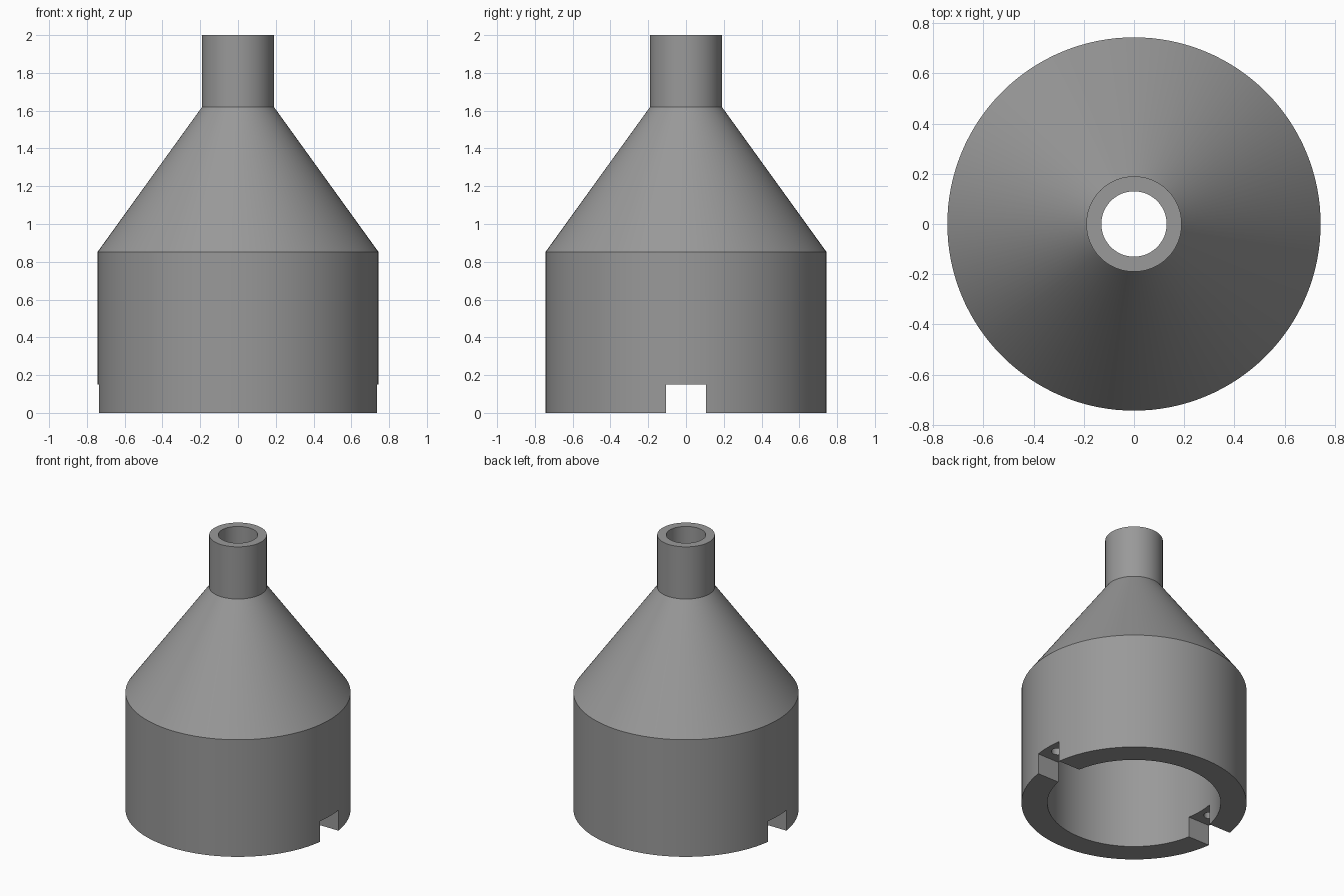
import bpy, bmesh, math

if "Cube" in bpy.data.objects:
    bpy.data.objects.remove(bpy.data.objects["Cube"])

SEGMENTS = 128

grey = bpy.data.materials.new("mid grey")
grey.diffuse_color = (0.32, 0.32, 0.32, 1)
grey.use_nodes = True
grey.node_tree.nodes["Principled BSDF"].inputs["Base Color"].default_value = grey.diffuse_color


def lathe(name, profile):
    """Revolve a closed (radius, height) profile around z."""
    bm = bmesh.new()
    rings = []
    for r, z in profile:
        rings.append([bm.verts.new((r * math.cos(2 * math.pi * i / SEGMENTS),
                                    r * math.sin(2 * math.pi * i / SEGMENTS), z))
                      for i in range(SEGMENTS)])
    for a, b in zip(rings, rings[1:] + rings[:1]):
        for i in range(SEGMENTS):
            j = (i + 1) % SEGMENTS
            bm.faces.new((a[i], a[j], b[j], b[i]))
    bmesh.ops.recalc_face_normals(bm, faces=bm.faces)
    mesh = bpy.data.meshes.new(name)
    bm.to_mesh(mesh)
    bm.free()
    obj = bpy.data.objects.new(name, mesh)
    bpy.context.collection.objects.link(obj)
    obj.data.materials.append(grey)
    return obj


def cut(obj, cutter):
    """Subtract the cutter, then discard it."""
    cutter.hide_render = True
    mod = obj.modifiers.new("cut", 'BOOLEAN')
    mod.operation = 'DIFFERENCE'
    mod.solver = 'EXACT'
    mod.object = cutter
    bpy.ops.object.select_all(action='DESELECT')
    bpy.context.view_layer.objects.active = obj
    obj.select_set(True)
    bpy.ops.object.modifier_apply(modifier=mod.name)
    bpy.data.objects.remove(cutter, do_unlink=True)


# Hollow body: cylinder, cone and neck outside, matching bore inside
body = lathe("funnel_body", [
    (0.743, 0), (0.743, 0.853), (0.19, 1.62), (0.19, 2.0),
    (0.13, 2.0), (0.13, 1.62), (0.572, 0.853), (0.572, 0)])

# Notch across both sides of the bottom rim
bpy.ops.mesh.primitive_cube_add(size=1, location=(0, 0, 0.05))
notch = bpy.context.object
notch.scale = (2, 0.214, 0.2)
cut(body, notch)

# Blind screw hole in the roof of each notch
for side in (-1, 1):
    bpy.ops.mesh.primitive_cylinder_add(vertices=32, radius=0.043, depth=0.4,
                                        location=(side * 0.657, 0, 0.25))
    cut(body, bpy.context.object)

bpy.ops.object.select_all(action='DESELECT')
bpy.context.view_layer.objects.active = body
body.select_set(True)
bpy.ops.object.shade_smooth_by_angle(angle=math.radians(25))
